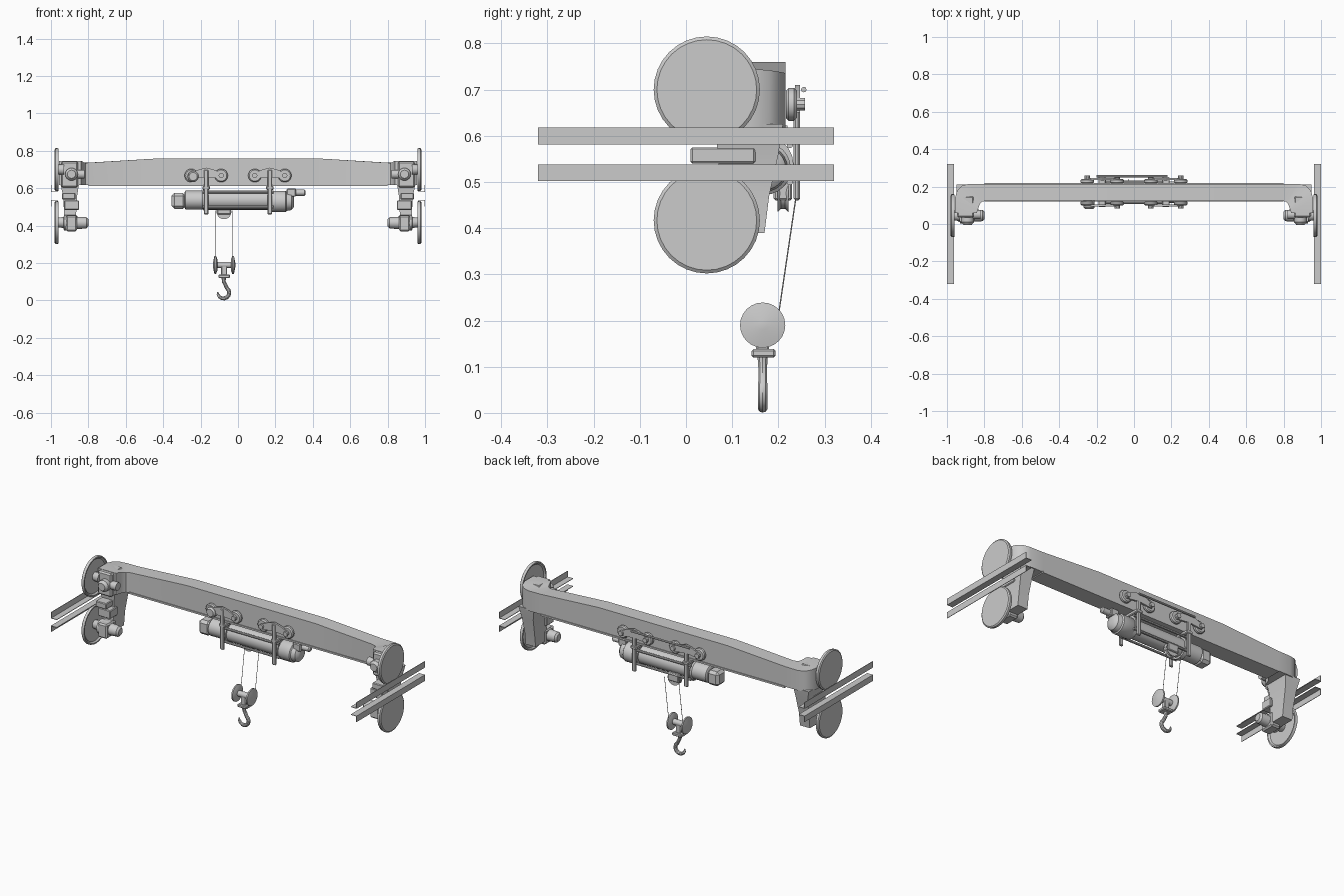
import bpy, bmesh, math
from mathutils import Vector

if "Cube" in bpy.data.objects:
    bpy.data.objects.remove(bpy.data.objects["Cube"])

steel = bpy.data.materials.new("light steel grey")
steel.diffuse_color = (0.6, 0.6, 0.6, 1)
steel.use_nodes = True
steel.node_tree.nodes["Principled BSDF"].inputs["Base Color"].default_value = steel.diffuse_color


def finish(name, bm, smooth=True):
    bmesh.ops.recalc_face_normals(bm, faces=bm.faces)
    me = bpy.data.meshes.new(name)
    bm.to_mesh(me)
    bm.free()
    ob = bpy.data.objects.new(name, me)
    bpy.context.collection.objects.link(ob)
    me.materials.append(steel)
    if smooth:
        bpy.ops.object.select_all(action='DESELECT')
        ob.select_set(True)
        bpy.context.view_layer.objects.active = ob
        bpy.ops.object.shade_smooth_by_angle(angle=math.radians(35))
    return ob


def box(name, x, y, z, bevel=0.004):
    """Box from three (low, high) ranges."""
    bm = bmesh.new()
    bmesh.ops.create_cube(bm, size=1)
    for v in bm.verts:
        v.co = [(a + b) / 2 + c * (b - a) for (a, b), c in zip((x, y, z), v.co)]
    if bevel:
        bmesh.ops.bevel(bm, geom=bm.edges[:], offset=bevel, segments=1, affect='EDGES')
    return finish(name, bm, False)


def lathe(name, profile, centre, axis='X', n=24):
    """Revolve (position along axis, radius) points about an axis."""
    bm = bmesh.new()
    rings = []
    for t, r in profile:
        ring = []
        for k in range(n):
            a = 2 * math.pi * k / n
            p = (t, r * math.cos(a), r * math.sin(a))
            if axis == 'Y':
                p = (p[1], p[0], p[2])
            ring.append(bm.verts.new(Vector(p) + Vector(centre)))
        rings.append(ring)
    for a, b in zip(rings, rings[1:]):
        for k in range(n):
            bm.faces.new((a[k], a[(k + 1) % n], b[(k + 1) % n], b[k]))
    bm.faces.new(rings[0])
    bm.faces.new(rings[-1])
    return finish(name, bm)


def loft(name, sections):
    """Skin a row of equal-sized closed cross-sections."""
    bm = bmesh.new()
    rows = [[bm.verts.new(p) for p in s] for s in sections]
    n = len(rows[0])
    for a, b in zip(rows, rows[1:]):
        for k in range(n):
            bm.faces.new((a[k], a[(k + 1) % n], b[(k + 1) % n], b[k]))
    bm.faces.new(rows[0])
    bm.faces.new(rows[-1])
    return finish(name, bm)


def tube(name, pts, radii, n=8, side=Vector((0, 1, 0))):
    """Round bar through points with a radius at each one."""
    pts = [Vector(p) for p in pts]
    secs = []
    for i, p in enumerate(pts):
        t = (pts[min(i + 1, len(pts) - 1)] - pts[max(i - 1, 0)]).normalized()
        u = t.cross(side).normalized()
        w = t.cross(u)
        secs.append([p + radii[i] * (u * math.cos(2 * math.pi * k / n) + w * math.sin(2 * math.pi * k / n))
                     for k in range(n)])
    return loft(name, secs)


# Main girder: tapered box with ends that curve forward (outer x, y, inner x, y, top z)
half = [(0.42, 0.215, 0.42, 0.125, 0.76), (0.80, 0.215, 0.79, 0.125, 0.737),
        (0.88, 0.215, 0.815, 0.118, 0.736), (0.92, 0.205, 0.825, 0.105, 0.738),
        (0.945, 0.18, 0.83, 0.09, 0.742), (0.957, 0.14, 0.835, 0.075, 0.745), (0.957, 0.06, 0.84, 0.06, 0.745)]
path = [(-a, b, -c, d, t) for a, b, c, d, t in reversed(half)] + half
loft("girder", [[(a, b, 0.618), (a, b, t), (c, d, t), (c, d, 0.618)] for a, b, c, d, t in path])
box("girder_lower_flange", (-0.80, 0.80), (0.12, 0.22), (0.612, 0.622), 0)

for s, tag in ((-1, "left"), (1, "right")):
    def X(a, b):
        return tuple(sorted((s * a, s * b)))

    # Upper end carriage
    box(tag + "_carriage", X(0.855, 0.945), (0.035, 0.15), (0.605, 0.743), 0.008)
    lathe(tag + "_carriage_hub", [(-0.05, 0.022), (-0.035, 0.034), (0.02, 0.034)],
          (s * 0.89, 0.045, 0.675), 'Y', 16)
    lathe(tag + "_carriage_side_cap", [(-0.02, 0.024), (0.02, 0.024)], (s * 0.84, 0.05, 0.675), 'X', 12)
    # Hanging bracket that tapers toward the lower wheel
    loft(tag + "_hanger", [[(s * a, y0, z), (s * b, y0, z), (s * b, y1, z), (s * a, y1, z)]
                           for a, b, y0, y1, z in ((0.85, 0.95, 0.06, 0.21, 0.625), (0.86, 0.935, 0.07, 0.2, 0.56),
                                                   (0.865, 0.93, 0.07, 0.18, 0.47), (0.865, 0.93, 0.06, 0.17, 0.39))])
    box(tag + "_hanger_arm", X(0.87, 0.94), (0.01, 0.15), (0.54, 0.575))
    box(tag + "_hanger_block", X(0.85, 0.93), (0.02, 0.09), (0.485, 0.535))
    # Lower drive motor
    lathe(tag + "_drive_motor", [(s * t, r) for t, r in ((0.80, 0.02), (0.81, 0.03), (0.86, 0.033), (0.865, 0.042),
                                                       (0.93, 0.042), (0.935, 0.02), (0.965, 0.02))],
          (0, 0.045, 0.415), 'X', 16)
    box(tag + "_gearbox", X(0.86, 0.92), (0.0, 0.09), (0.37, 0.455), 0.008)
    # Flanged wheels, dished on the inner face
    for z, lev in ((0.70, "upper"), (0.417, "lower")):
        lathe(f"{tag}_{lev}_wheel", [(s * t, r) for t, r in ((0.968, 0.03), (0.968, 0.098), (0.96, 0.106),
                                                           (0.96, 0.113), (0.968, 0.115), (0.975, 0.115), (0.98, 0.108))],
              (0, 0.045, z), 'X', 32)
        lathe(f"{tag}_{lev}_axle", [(s * 0.93, 0.03), (s * 0.972, 0.024)], (0, 0.045, z), 'X', 12)
    # Angle rails: flanges face each other, upright plates stand outside the wheels
    for z_flange, z_edge, lev in ((0.581, 0.618, "upper"), (0.538, 0.502, "lower")):
        t = 0.003 if z_edge > z_flange else -0.003
        bm = bmesh.new()
        prof = [(0.962, z_flange), (1.0, z_flange), (1.0, z_edge),
                (0.997, z_edge), (0.997, z_flange + t), (0.962, z_flange + t)]
        rows = [[bm.verts.new((s * x, y, z)) for x, z in prof] for y in (-0.32, 0.32)]
        for k in range(6):
            j = (k + 1) % 6
            bm.faces.new((rows[0][k], rows[0][j], rows[1][j], rows[1][k]))
        for r in rows:
            bm.faces.new(r)
        finish(f"{tag}_{lev}_rail", bm, False)

# Hoist body along x: drum, motor and control end
HY, HZ = 0.17, 0.537
lathe("hoist_drum", [(-0.18, 0.045), (-0.175, 0.052), (0.165, 0.052), (0.17, 0.045)], (0, HY, HZ))
lathe("hoist_motor", [(0.17, 0.05), (0.18, 0.057), (0.255, 0.057), (0.26, 0.05), (0.285, 0.046),
                      (0.298, 0.03), (0.30, 0.012)], (0, HY, HZ - 0.008))
lathe("hoist_gearbox", [(-0.285, 0.042), (-0.28, 0.05), (-0.19, 0.05), (-0.18, 0.058), (-0.165, 0.058)],
      (0, HY, HZ))
box("hoist_end_box", (-0.355, -0.28), (0.13, 0.21), (0.49, 0.575), 0.015)
box("hoist_brake_box", (0.26, 0.31), (0.14, 0.19), (0.555, 0.598))
lathe("hoist_brake_cap", [(0.30, 0.017), (0.355, 0.017), (0.362, 0.01)], (0, 0.165, 0.577), 'X', 12)
for y in (0.115, 0.225):
    for z in (0.50, 0.58):
        tube("hoist_tie_bar", [(-0.19, y, z), (0.19, y, z)], [0.007, 0.007])

# Trolley hangers with rollers on both sides of the girder
for x, tag in ((-0.17, "left"), (0.17, "right")):
    lathe(tag + "_drum_collar", [(-0.012, 0.063), (0.012, 0.063)], (x, HY, HZ), 'X', 20)
    for y0, y1, f in ((0.085, 0.112, -1), (0.228, 0.255, 1)):
        box(tag + "_trolley_strap", (x - 0.012, x + 0.012), (y0 + 0.005, y1 - 0.008), (0.46, 0.70))
        # Arms slope down from the strap to the rollers
        for d in (-1, 1):
            ya, yb = y0 + 0.008, y1 - 0.008
            loft(tag + "_trolley_arm", [[(x + d * a, ya, z0), (x + d * a, yb, z0), (x + d * a, yb, z1),
                                         (x + d * a, ya, z1)]
                                        for a, z0, z1 in ((0, 0.66, 0.71), (0.04, 0.655, 0.70), (0.085, 0.65, 0.68))])
            lathe(tag + "_trolley_roller", [(-0.012, 0.03), (-0.006, 0.036), (0.006, 0.036), (0.012, 0.03)],
                  (x + d * 0.08, 0.17 + f * 0.058, 0.668), 'Y', 18)
            lathe(tag + "_roller_cap", [(-0.02, 0.014), (0.02, 0.014)],
                  (x + d * 0.08, 0.17 + f * 0.068, 0.668), 'Y', 10)
    box(tag + "_trolley_bridge", (x - 0.02, x + 0.02), (0.09, 0.25), (0.592, 0.612))
lathe("trolley_drive", [(-0.06, 0.022), (-0.05, 0.03), (0, 0.03)], (-0.24, 0.14, 0.663), 'Y', 14)
tube("trolley_cross_bar", [(-0.2, 0.255, 0.70), (0.18, 0.255, 0.70)], [0.006, 0.006])

# Upper sheave under the drum
lathe("upper_sheave", [(-0.012, 0.04), (-0.004, 0.033), (0.004, 0.033), (0.012, 0.04)],
      (-0.075, 0.21, 0.475), 'Y', 20)
box("upper_sheave_bracket", (-0.11, -0.04), (0.19, 0.23), (0.46, 0.51))

# Cables
for x in (-0.12, -0.027):
    tube("cable", [(x, 0.24, 0.48), (x, 0.20, 0.21)], [0.0016, 0.0016], 6)

# Lower block: two coned discs, axle and hook
for x, d in ((-0.122, -1), (-0.026, 1)):
    lathe("block_disc", [(d * -0.012, 0.03), (d * -0.004, 0.049), (d * 0.004, 0.049), (d * 0.012, 0.01)],
          (x, 0.166, 0.19), 'X', 24)
tube("block_axle", [(-0.125, 0.166, 0.19), (-0.025, 0.166, 0.19)], [0.017, 0.017], 12)
box("block_yoke", (-0.105, -0.043), (0.142, 0.194), (0.12, 0.138))
box("block_neck", (-0.09, -0.058), (0.152, 0.18), (0.13, 0.185))
arc = [(-0.078 + 0.031 * math.cos(a), 0.166, 0.042 + 0.031 * math.sin(a))
       for a in [math.radians(55 - 27 * k) for k in range(10)]]
hook = [(-0.076, 0.166, 0.125), (-0.076, 0.166, 0.10), (-0.067, 0.166, 0.083)] + arc
tube("hook", hook, [0.012, 0.010, 0.010] + [0.010, 0.011, 0.011, 0.011, 0.011, 0.011, 0.010, 0.009, 0.007, 0.003], 10)
